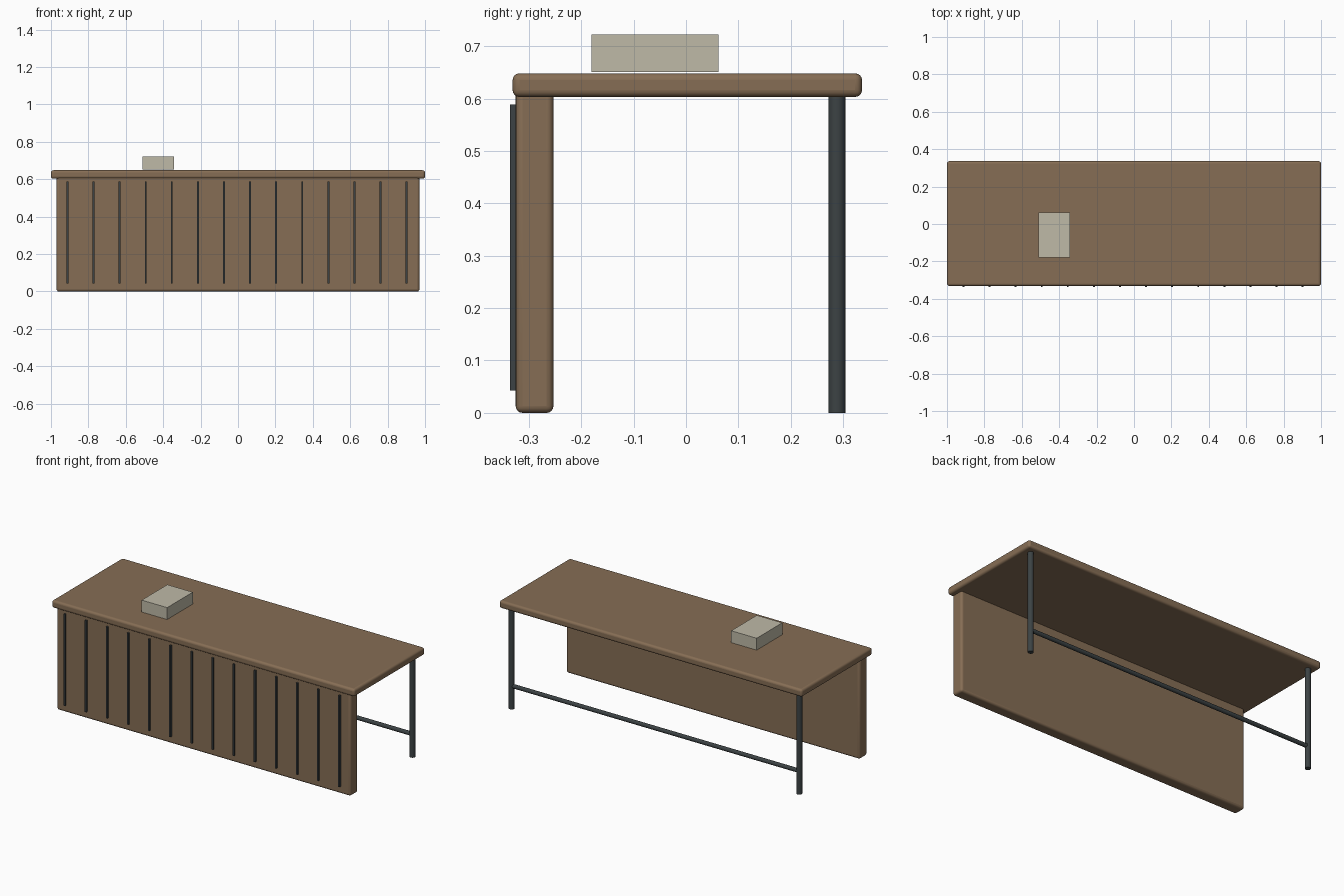
import bpy
from mathutils import Vector

if "Cube" in bpy.data.objects:
    bpy.data.objects.remove(bpy.data.objects["Cube"])


def material(name, rgb):
    m = bpy.data.materials.new(name)
    m.diffuse_color = (*rgb, 1)
    m.use_nodes = True
    m.node_tree.nodes["Principled BSDF"].inputs["Base Color"].default_value = m.diffuse_color
    return m


wood = material("wood", (0.24, 0.155, 0.09))
metal = material("dark_metal", (0.045, 0.055, 0.058))
paper = material("paper", (0.52, 0.49, 0.39))


def box(name, lo, hi, mat, bevel=0.0):
    lo, hi = Vector(lo), Vector(hi)
    bpy.ops.mesh.primitive_cube_add(size=1, location=(lo + hi) / 2)
    ob = bpy.context.object
    ob.name = name
    ob.scale = hi - lo
    bpy.ops.object.transform_apply(location=False, rotation=False, scale=True)
    ob.data.materials.append(mat)
    if bevel:
        mod = ob.modifiers.new("rounded_edges", 'BEVEL')
        mod.width = bevel
        mod.segments = 4
        bpy.ops.object.shade_smooth_by_angle()
    return ob


def rod(name, a, b, radius, mat):
    a, b = Vector(a), Vector(b)
    d = b - a
    bpy.ops.mesh.primitive_cylinder_add(
        vertices=24, radius=radius, depth=d.length, location=(a + b) / 2,
        rotation=d.to_track_quat('Z', 'Y').to_euler())
    ob = bpy.context.object
    ob.name = name
    ob.data.materials.append(mat)
    bpy.ops.object.shade_smooth_by_angle()
    return ob


# Table top and front panel
box("table_top", (-1, -0.331, 0.603), (1, 0.336, 0.648), wood, 0.013)
box("front_panel", (-0.97, -0.325, 0), (0.97, -0.253, 0.62), wood, 0.013)

# Thin vertical strips on the panel
for i in range(14):
    x = -0.912 + i * 0.1395
    box(f"panel_strip_{i + 1}", (x - 0.005, -0.336, 0.043),
        (x + 0.005, -0.324, 0.589), metal)

# Back legs joined by a rail
for side, x in (("left", -0.95), ("right", 0.95)):
    rod(f"{side}_back_leg", (x, 0.288, 0), (x, 0.288, 0.61), 0.016, metal)
rod("back_rail", (-0.95, 0.288, 0.135), (0.95, 0.288, 0.135), 0.012, metal)

# Block resting on the top
box("book", (-0.51, -0.18, 0.651), (-0.342, 0.062, 0.722), paper)
